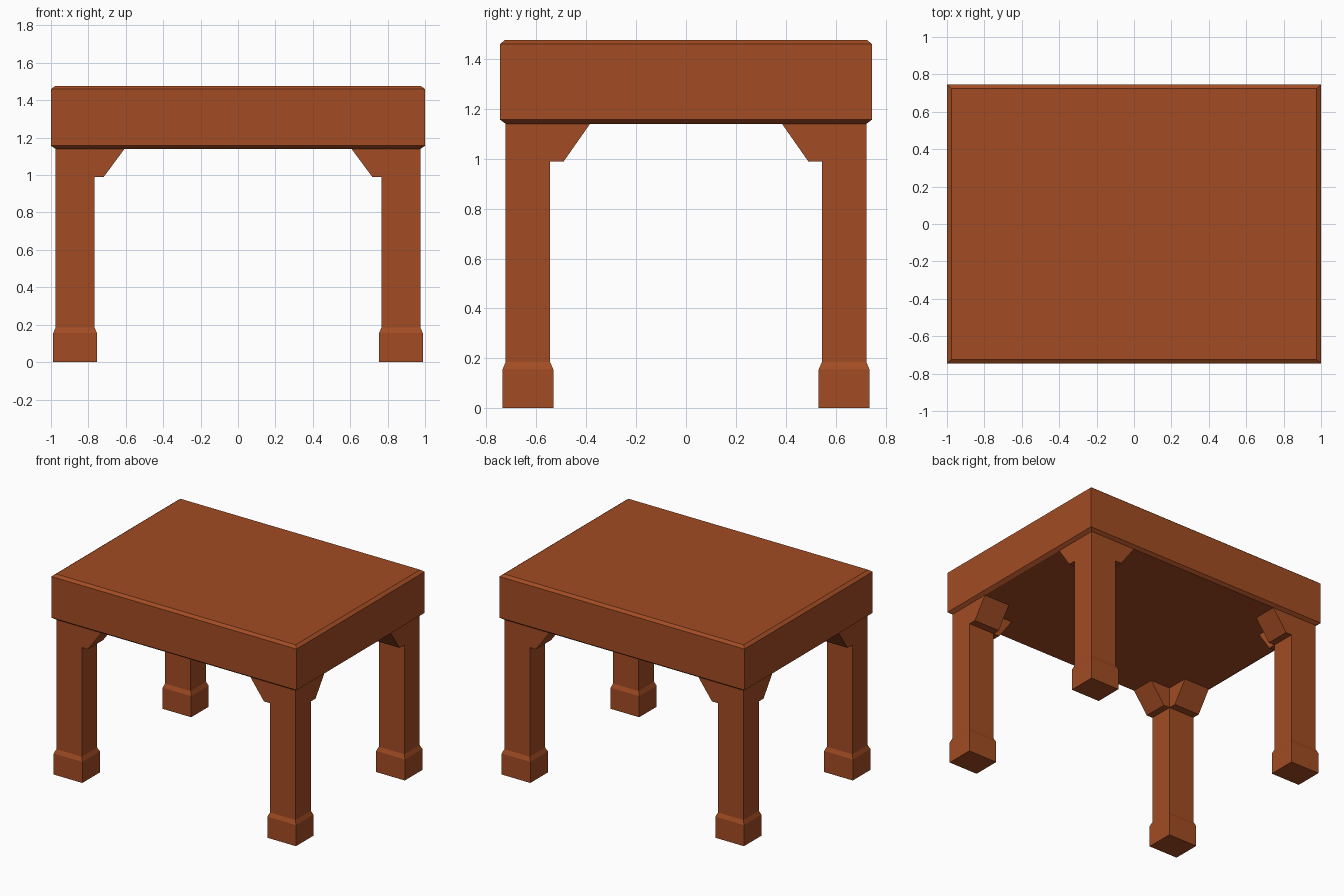
import bpy, bmesh

if "Cube" in bpy.data.objects:
    bpy.data.objects.remove(bpy.data.objects["Cube"])

wood = bpy.data.materials.new("reddish brown wood")
wood.diffuse_color = (0.36, 0.072, 0.017, 1)
wood.use_nodes = True
wood.node_tree.nodes["Principled BSDF"].inputs["Base Color"].default_value = wood.diffuse_color


def finish(name, bm):
    bmesh.ops.recalc_face_normals(bm, faces=bm.faces)
    me = bpy.data.meshes.new(name)
    bm.to_mesh(me)
    bm.free()
    me.materials.append(wood)
    ob = bpy.data.objects.new(name, me)
    bpy.context.collection.objects.link(ob)
    return ob


def stacked_box(name, cx, cy, rings):
    """Closed solid from rectangles given as (half x, half y, z)."""
    bm = bmesh.new()
    loops = [[bm.verts.new((cx + sx * hx, cy + sy * hy, z))
              for sx, sy in ((-1, -1), (1, -1), (1, 1), (-1, 1))]
             for hx, hy, z in rings]
    for a, b in zip(loops, loops[1:]):
        for i in range(4):
            j = (i + 1) % 4
            bm.faces.new((a[i], a[j], b[j], b[i]))
    bm.faces.new(loops[0][::-1])
    bm.faces.new(loops[-1])
    return finish(name, bm)


def prism(name, a, b):
    """Solid between two matching outlines."""
    bm = bmesh.new()
    va = [bm.verts.new(p) for p in a]
    vb = [bm.verts.new(p) for p in b]
    bm.faces.new(va)
    bm.faces.new(vb[::-1])
    for i in range(len(va)):
        j = (i + 1) % len(va)
        bm.faces.new((va[i], va[j], vb[j], vb[i]))
    return finish(name, bm)


TOP = 1.14             # underside of the tabletop
X0, X1 = 0.767, 0.975  # leg inner and outer faces
Y0, Y1 = 0.545, 0.723

# thick tabletop with chamfered rims
stacked_box("tabletop", 0, 0, [(0.975, 0.723, TOP), (1, 0.746, 1.157),
                               (1, 0.746, 1.46), (0.977, 0.725, 1.477)])

hx, hy = (X1 - X0) / 2, (Y1 - Y0) / 2
for sy, row in ((-1, "front"), (1, "back")):
    for sx, side in ((-1, "left"), (1, "right")):
        tag = f"{row}_{side}"
        # leg with a wider foot block
        stacked_box(f"{tag}_leg", sx * (X0 + X1) / 2, sy * (Y0 + Y1) / 2,
                    [(hx + 0.013, hy + 0.013, 0), (hx + 0.013, hy + 0.013, 0.155),
                     (hx, hy, 0.185), (hx, hy, TOP)])
        # corner brackets flush with the leg, one along each axis
        px = [(X0, TOP), (X0, 0.99), (0.718, 0.99), (0.607, TOP)]
        prism(f"{tag}_bracket_lengthwise", [(sx * x, sy * Y0, z) for x, z in px],
              [(sx * x, sy * Y1, z) for x, z in px])
        py = [(Y0, TOP), (Y0, 0.99), (0.49, 0.99), (0.385, TOP)]
        prism(f"{tag}_bracket_crosswise", [(sx * X0, sy * y, z) for y, z in py],
              [(sx * X1, sy * y, z) for y, z in py])
